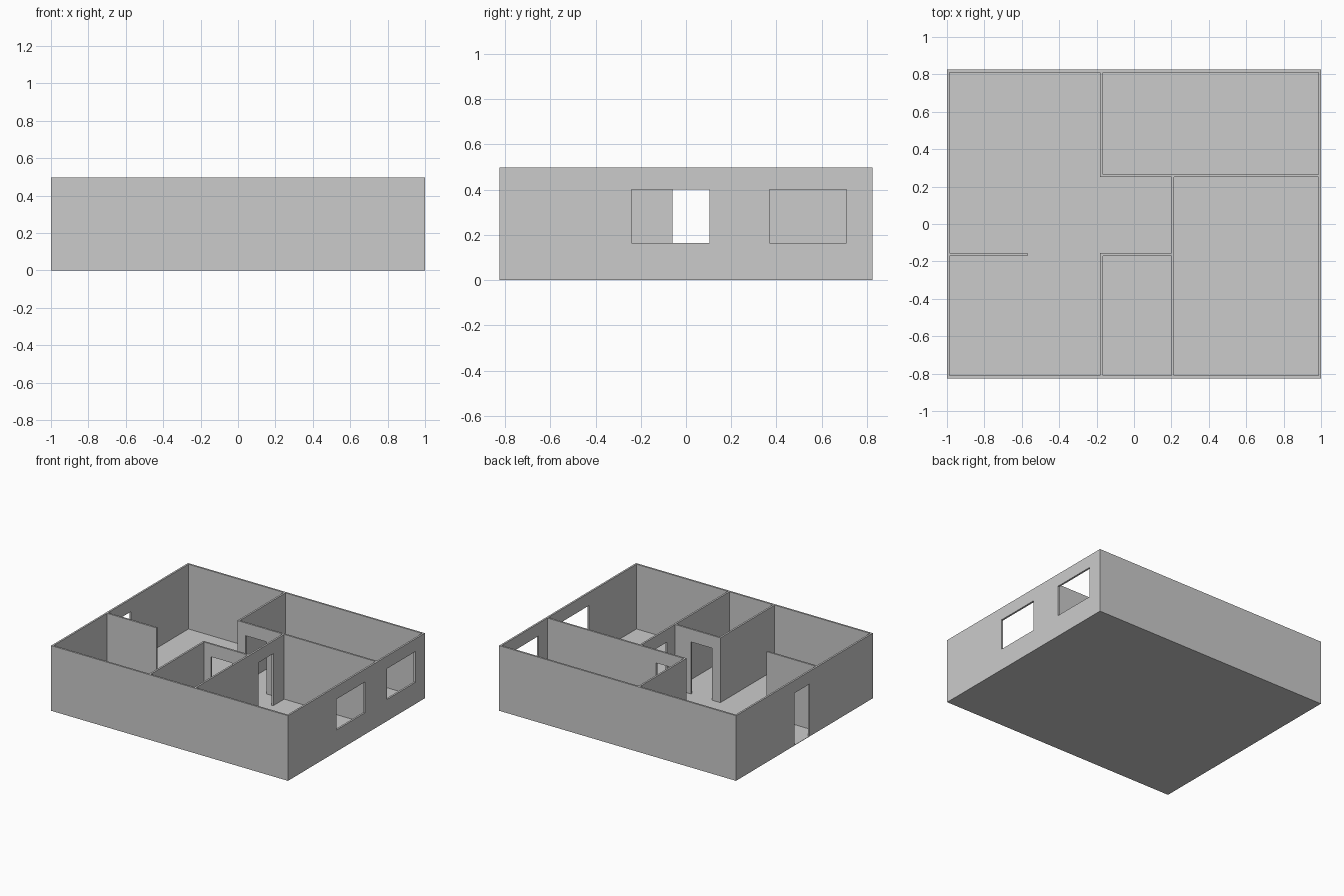
import bpy

if "Cube" in bpy.data.objects:
    bpy.data.objects.remove(bpy.data.objects["Cube"])

T = 0.014          # wall thickness
Z0, Z1 = 0.003, 0.497
X, Y = 1.0, 0.825


def box(name, x0, x1, y0, y1, z0=Z0, z1=Z1):
    """Axis-aligned box from its limits."""
    v = [(x, y, z) for z in (z0, z1) for x, y in ((x0, y0), (x1, y0), (x1, y1), (x0, y1))]
    f = [(3, 2, 1, 0), (4, 5, 6, 7)]
    f += [(i, (i + 1) % 4, (i + 1) % 4 + 4, i + 4) for i in range(4)]
    mesh = bpy.data.meshes.new(name)
    mesh.from_pydata(v, [], f)
    ob = bpy.data.objects.new(name, mesh)
    bpy.context.collection.objects.link(ob)
    return ob


def cut(ob, name, *limits):
    """Subtract a hidden box from a wall."""
    c = box(name, *limits)
    c.hide_render = True
    c.hide_viewport = True
    m = ob.modifiers.new(name, 'BOOLEAN')
    m.operation, m.solver, m.object = 'DIFFERENCE', 'EXACT', c


def door_x(ob, name, x, y0, y1):
    cut(ob, name, x - 0.05, x + 0.05, y0, y1, -0.1, 0.4)


def door_y(ob, name, y, x0, x1):
    cut(ob, name, x0, x1, y - 0.05, y + 0.05, -0.1, 0.4)


# Floor slab
box("floor", -X, X, -Y, Y, 0, Z0)

# Outer wall ring with entrance and two windows
outer = box("outer_walls", -X, X, -Y, Y)
cut(outer, "room_void", -X + T, X - T, -Y + T, Y - T, -0.1, 0.6)
door_x(outer, "entrance_opening", -X, -0.06, 0.118)
for i, (a, b) in enumerate(((-0.24, 0.105), (0.37, 0.71))):
    cut(outer, f"window_opening_{i + 1}", X - 0.05, X + 0.05, a, b, 0.165, 0.4)

# Back bedroom walls
box("back_bedroom_side_wall", -0.181, -0.167, 0.25, Y - T)
w = box("back_bedroom_front_wall", -0.167, X - T, 0.25, 0.264)
door_y(w, "back_bedroom_door", 0.257, -0.11, 0.067)

# Front bedroom wall
w = box("front_bedroom_wall", 0.201, 0.215, -Y + T, 0.25)
door_x(w, "front_bedroom_door", 0.208, -0.06, 0.118)

# Bathroom walls
box("bathroom_side_wall", -0.181, -0.167, -Y + T, -0.17)
w = box("bathroom_back_wall", -0.181, 0.201, -0.17, -0.156)
door_y(w, "bathroom_door", -0.163, -0.11, 0.067)

# Kitchen partition
box("kitchen_partition", -X + T, -0.57, -0.17, -0.156)
